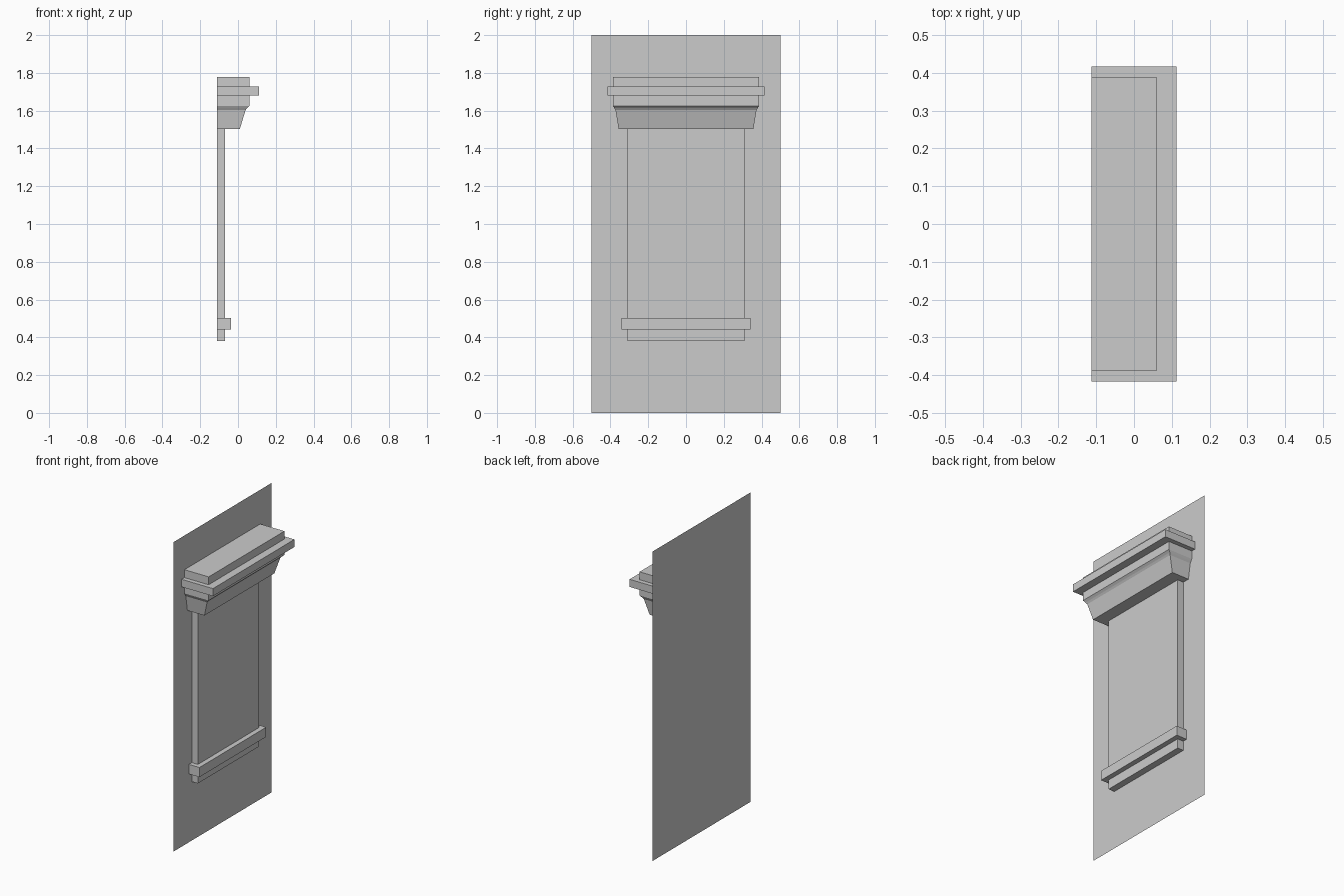
import bpy, bmesh

if "Cube" in bpy.data.objects:
    bpy.data.objects.remove(bpy.data.objects["Cube"])

BACK = -0.112   # wall plane


def finish(name, bm):
    mesh = bpy.data.meshes.new(name)
    bm.to_mesh(mesh)
    bm.free()
    obj = bpy.data.objects.new(name, mesh)
    bpy.context.collection.objects.link(obj)
    return obj


def wrap(name, profile, cap_bottom=False, cap_top=False):
    """Run a (front x, half width, z) profile around three sides, open against the wall."""
    bm = bmesh.new()
    rings = [[bm.verts.new(p) for p in
              ((BACK, -w, z), (x, -w, z), (x, w, z), (BACK, w, z))]
             for x, w, z in profile]
    for a, b in zip(rings, rings[1:]):
        for i in range(3):
            quad = (a[i], a[i + 1], b[i + 1], b[i])
            # side quads of level ledges still have area because the width changes
            bm.faces.new(quad)
    if cap_bottom:
        bm.faces.new(rings[0][::-1])
    if cap_top:
        bm.faces.new(rings[-1])
    return finish(name, bm)


# Flat wall panel behind the pilaster
bm = bmesh.new()
bm.faces.new([bm.verts.new((BACK, y, z)) for y, z in
              ((-0.5, 0), (0.5, 0), (0.5, 2), (-0.5, 2))])
finish("wall_panel", bm)

SHAFT = (-0.069, 0.311)
BAND = (-0.037, 0.341)
NECK = (0.061, 0.387)
SLAB = (0.112, 0.416)

# Foot and projecting base band
wrap("base_band", [(*SHAFT, 0.38), (*SHAFT, 0.441), (*BAND, 0.441),
                   (*BAND, 0.503), (*SHAFT, 0.503)], cap_bottom=True)

# Plain shaft
wrap("shaft", [(*SHAFT, 0.503), (*SHAFT, 1.504)])

# Flared capital with a small cove at its top
wrap("capital", [(*SHAFT, 1.504), (0.01, 0.357, 1.504), (0.04, 0.373, 1.603),
                 (0.048, 0.380, 1.614), (*NECK, 1.626)])

# Cornice: neck, overhanging slab and top block
wrap("cornice", [(*NECK, 1.626), (*NECK, 1.679), (*SLAB, 1.679), (*SLAB, 1.728),
                 (*NECK, 1.728), (*NECK, 1.779)], cap_top=True)
